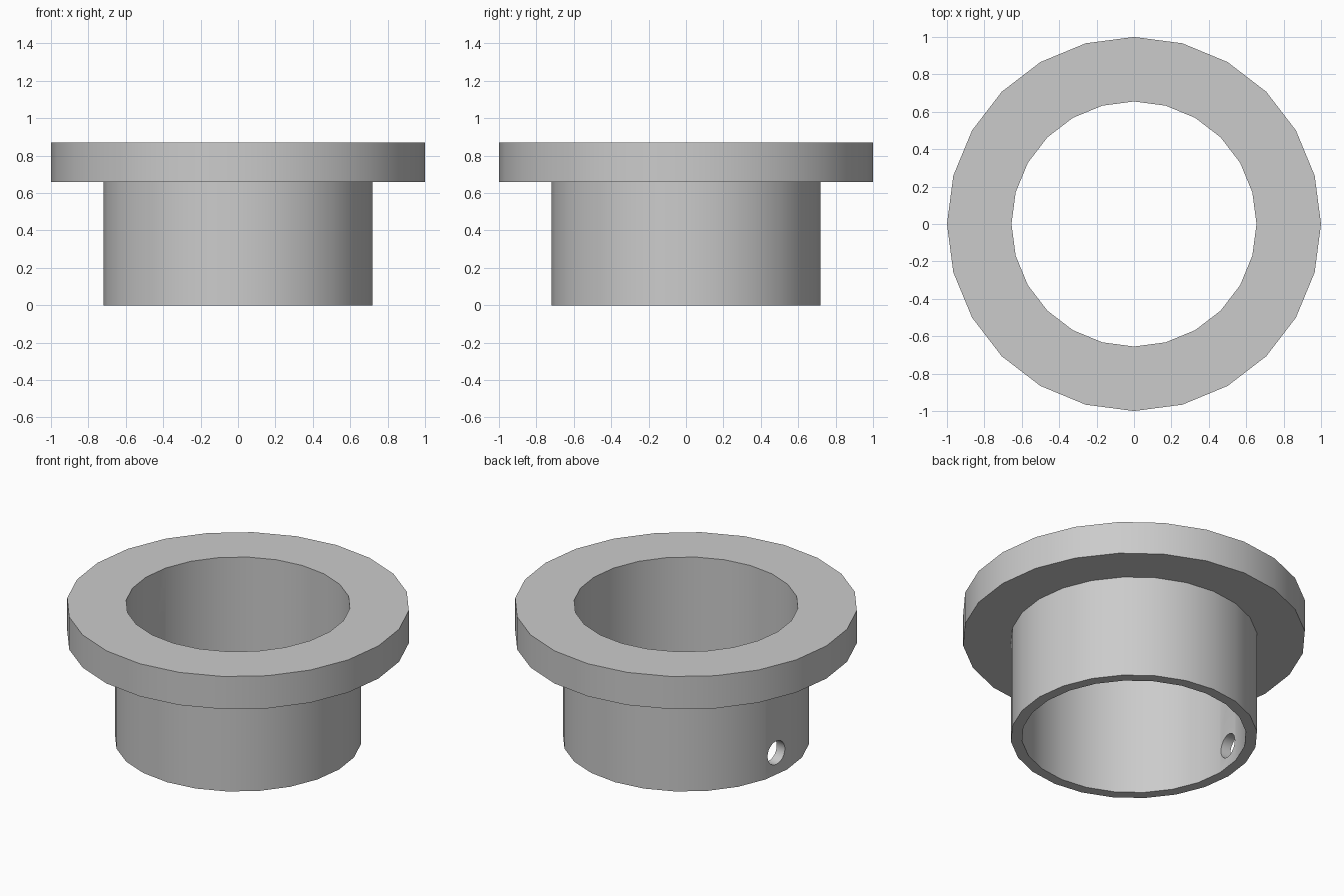
import bpy
import bmesh
from math import cos, sin, pi, radians
from mathutils import Matrix

cube = bpy.data.objects.get("Cube")
if cube:
    bpy.data.objects.remove(cube, do_unlink=True)

SIDES = 24
BORE, TUBE, FLANGE = 0.655, 0.72, 1.0
SHOULDER, TOP = 0.66, 0.87
HOLE_RADIUS, HOLE_HEIGHT, HOLE_ANGLE = 0.075, 0.14, radians(172.5)

grey = bpy.data.materials.new("plain grey")
grey.use_nodes = True
grey.diffuse_color = (0.6, 0.6, 0.6, 1)
grey.node_tree.nodes["Principled BSDF"].inputs["Base Color"].default_value = (0.6, 0.6, 0.6, 1)


def add_object(name, bm):
    bmesh.ops.recalc_face_normals(bm, faces=bm.faces)
    mesh = bpy.data.meshes.new(name)
    bm.to_mesh(mesh)
    bm.free()
    mesh.materials.append(grey)
    obj = bpy.data.objects.new(name, mesh)
    bpy.context.collection.objects.link(obj)
    return obj


# Flanged sleeve: closed profile turned around the z axis
profile = [(BORE, 0), (TUBE, 0), (TUBE, SHOULDER),
           (FLANGE, SHOULDER), (FLANGE, TOP), (BORE, TOP)]
bm = bmesh.new()
rings = []
for i in range(SIDES):
    a = 2 * pi * i / SIDES
    rings.append([bm.verts.new((r * cos(a), r * sin(a), z)) for r, z in profile])
for i, ring in enumerate(rings):
    following = rings[(i + 1) % SIDES]
    for j in range(len(profile)):
        k = (j + 1) % len(profile)
        bm.faces.new((ring[j], following[j], following[k], ring[k]))
sleeve = add_object("flanged_sleeve", bm)

# Round pin hole through the middle of one tube facet
bm = bmesh.new()
middle = (BORE + TUBE) / 2
place = (Matrix.Rotation(HOLE_ANGLE, 4, 'Z')
         @ Matrix.Translation((middle, 0, HOLE_HEIGHT))
         @ Matrix.Rotation(pi / 2, 4, 'Y'))
bmesh.ops.create_cone(bm, cap_ends=True, segments=SIDES, radius1=HOLE_RADIUS,
                      radius2=HOLE_RADIUS, depth=0.3, matrix=place)
cutter = add_object("pin_hole_cutter", bm)
cutter.hide_render = True

cut = sleeve.modifiers.new("pin_hole", 'BOOLEAN')
cut.operation = 'DIFFERENCE'
cut.solver = 'EXACT'
cut.object = cutter

bpy.ops.object.select_all(action='DESELECT')
sleeve.select_set(True)
bpy.context.view_layer.objects.active = sleeve
bpy.ops.object.modifier_apply(modifier=cut.name)
bpy.data.objects.remove(cutter, do_unlink=True)

# Smooth walls with crisp rims
bpy.ops.object.shade_smooth_by_angle(angle=radians(30))
